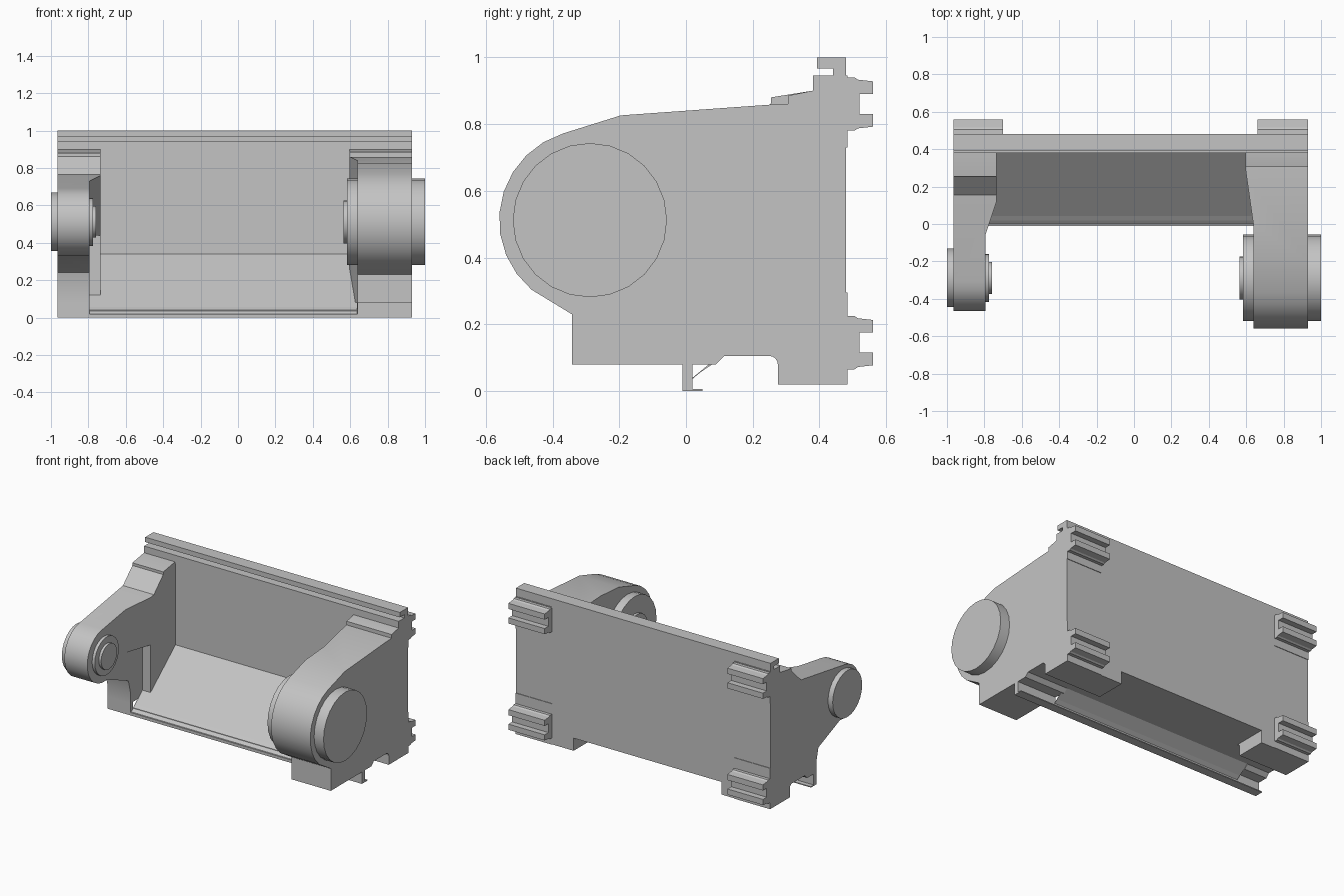
import bpy, bmesh, math

if "Cube" in bpy.data.objects:
    bpy.data.objects.remove(bpy.data.objects["Cube"], do_unlink=True)

grey = bpy.data.materials.new("plain_grey")
grey.use_nodes = True
grey.diffuse_color = (0.55, 0.55, 0.55, 1)
grey.node_tree.nodes["Principled BSDF"].inputs["Base Color"].default_value = (0.55, 0.55, 0.55, 1)


def prism(name, profile, lo, hi, axis="x"):
    """Extrude a (y, z) profile along x, or an (x, y) profile along z."""
    bm = bmesh.new()
    place = (lambda p, t: (t, p[0], p[1])) if axis == "x" else (lambda p, t: (p[0], p[1], t))
    face = bm.faces.new([bm.verts.new(place(p, lo)) for p in profile])
    top = bmesh.ops.extrude_face_region(bm, geom=[face])["geom"]
    shift = (hi - lo, 0, 0) if axis == "x" else (0, 0, hi - lo)
    bmesh.ops.translate(bm, verts=[v for v in top if isinstance(v, bmesh.types.BMVert)], vec=shift)
    bmesh.ops.recalc_face_normals(bm, faces=bm.faces)
    mesh = bpy.data.meshes.new(name)
    bm.to_mesh(mesh)
    bm.free()
    mesh.materials.append(grey)
    obj = bpy.data.objects.new(name, mesh)
    bpy.context.collection.objects.link(obj)
    return obj


def combine(obj, tool, operation):
    """Apply a boolean and remove its helper."""
    mod = obj.modifiers.new("shape", "BOOLEAN")
    mod.operation, mod.object, mod.solver = operation, tool, "EXACT"
    bpy.context.view_layer.update()
    graph = bpy.context.evaluated_depsgraph_get()
    mesh = bpy.data.meshes.new_from_object(obj.evaluated_get(graph))
    obj.modifiers.clear()
    obj.data = mesh
    bpy.data.objects.remove(tool, do_unlink=True)


def smooth(obj):
    bpy.ops.object.select_all(action="DESELECT")
    obj.select_set(True)
    bpy.context.view_layer.objects.active = obj
    bpy.ops.object.shade_smooth_by_angle(angle=math.radians(25))


def arc(cy, cz, r, start, end, steps):
    angles = [math.radians(start + (end - start) * i / steps) for i in range(steps + 1)]
    return [(cy + r * math.cos(a), cz + r * math.sin(a)) for a in angles]


def disc(name, r, lo, hi):
    smooth(prism(name, arc(HUB_Y, HUB_Z, r, 0, 345, 23), lo, hi))


HUB_Y, HUB_Z = -0.288, 0.512
LEFT, RIGHT, BACK = 0.93, -0.965, 0.48

# Back wall and sloping trough floor
prism("trough", [(-0.01, 0.0), (-0.01, 0.02), (0.0, 0.02), (0.385, 0.34), (0.385, 0.945),
                 (BACK, 0.945), (BACK, 0.105), (0.115, 0.105), (0.02, 0.04), (0.02, 0.0)], -0.795, 0.64)

# Hooked rail along the top edge
prism("top_rail", [(0.38, 0.89), (0.38, 0.945), (0.44, 0.945), (0.44, 0.967), (0.392, 0.967),
                   (0.392, 1.0), (BACK, 1.0), (BACK, 0.89)], RIGHT, LEFT)

# Thin lip along the bottom front edge
prism("front_lip", [(-0.01, 0), (0.05, 0), (0.05, 0.006), (0.02, 0.006), (0.02, 0.02), (-0.01, 0.02)],
      RIGHT, LEFT)

# Underside shared by both arms, from front to back
underside = [(-0.01, 0.08), (-0.01, 0.01), (0.02, 0.01), (0.02, 0.08), (0.09, 0.08),
             (0.115, 0.105), (BACK, 0.105)]

# Large arm, widened where it meets the back wall
large_arm = prism("large_arm",
                  [(BACK, 0.9), (0.38, 0.9), (0.305, 0.885), (0.305, 0.86), (0.25, 0.858), (-0.195, 0.826)]
                  + arc(HUB_Y, HUB_Z, 0.272, 107, 230, 9) + [(-0.342, 0.23), (-0.342, 0.08)] + underside,
                  0.59, LEFT)
combine(large_arm, prism("large_arm_plan", [(1, -0.7), (0.638, -0.7), (0.638, 0), (0.595, 0.3),
                                            (0.595, 0.7), (1, 0.7)], -0.1, 1.1, "z"), "INTERSECT")
smooth(large_arm)

# Small arm, tapered in the same way with a recess below
small_arm = prism("small_arm",
                  [(BACK, 0.9), (0.38, 0.9), (0.255, 0.88), (0.255, 0.862), (0.155, 0.765)]
                  + arc(HUB_Y, HUB_Z, 0.18, 95, 280, 12) + [(-0.03, 0.24), (-0.01, 0.16)] + underside,
                  RIGHT, -0.73)
combine(small_arm, prism("small_arm_plan", [(-1.1, -0.7), (-0.795, -0.7), (-0.795, -0.06), (-0.735, 0.12),
                                            (-0.735, 0.7), (-1.1, 0.7)], -0.1, 1.1, "z"), "INTERSECT")
combine(small_arm, prism("small_arm_recess", [(-0.795, -0.1), (-0.7, -0.1), (-0.7, 0.12), (-0.795, 0.12)],
                         -0.1, 0.44, "z"), "DIFFERENCE")
smooth(small_arm)

# Pivot discs on both sides of each arm
disc("large_outer_disc", 0.231, 0.92, 1.0)
disc("large_inner_disc", 0.231, 0.583, 0.65)
disc("large_inner_hub", 0.115, 0.565, 0.59)
disc("small_outer_disc", 0.157, -1.0, -0.95)
disc("small_inner_disc", 0.128, -0.81, -0.775)
disc("small_inner_hub", 0.085, -0.78, -0.758)

# Back feet with a rounded front corner
foot = [(BACK, 0.105), (BACK, 0.02), (0.275, 0.02)] + arc(0.25, 0.08, 0.025, 0, 90, 4)
prism("left_foot", foot, 0.5, LEFT)
prism("right_foot", foot, RIGHT, -0.6)

# Channel clips on the back wall, each with a mounting plate
half = [(0.47, 0.08), (0.505, 0.08), (0.515, 0.073), (0.56, 0.068), (0.56, 0.03), (0.52, 0.03)]
channel = half + [(y, -z) for y, z in reversed(half)]
for side, lo, hi in (("left", 0.66, LEFT), ("right", RIGHT, -0.7)):
    for level, z, plate_lo, plate_hi in (("upper", 0.86, 0.73, 0.945), ("lower", 0.145, 0.02, 0.295)):
        prism(f"{side}_{level}_clip", [(y, z + dz) for y, dz in channel], lo, hi)
        prism(f"{side}_{level}_plate", [(0.47, plate_lo), (0.484, plate_lo), (0.484, plate_hi),
                                        (0.47, plate_hi)], lo, hi)
